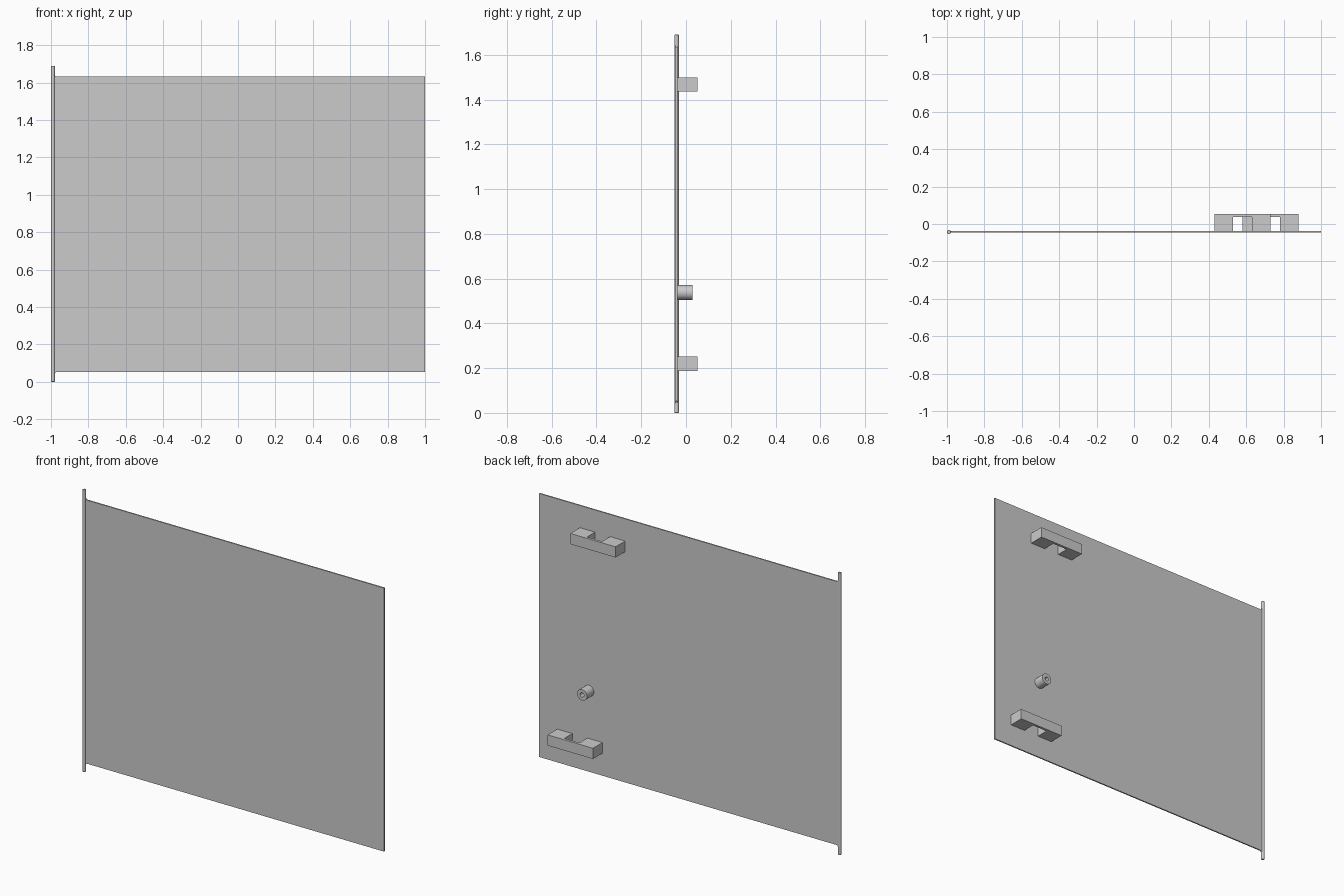
import bpy, bmesh, math
from mathutils import Matrix

if "Cube" in bpy.data.objects:
    bpy.data.objects.remove(bpy.data.objects["Cube"])

Y_ROD = -0.042            # centre plane of rod and panel
Y_BACK = -0.038           # rear face of the panel


def finish(name, bm, bevel=0, smooth=False):
    bmesh.ops.recalc_face_normals(bm, faces=bm.faces)
    mesh = bpy.data.meshes.new(name)
    bm.to_mesh(mesh)
    bm.free()
    ob = bpy.data.objects.new(name, mesh)
    bpy.context.collection.objects.link(ob)
    if bevel:
        m = ob.modifiers.new("bevel", 'BEVEL')
        m.width, m.segments, m.limit_method = bevel, 3, 'ANGLE'
        m.angle_limit = math.radians(50)
    if smooth:
        bpy.context.view_layer.objects.active = ob
        ob.select_set(True)
        bpy.ops.object.shade_smooth_by_angle(angle=math.radians(40))
        ob.select_set(False)
    return ob


def extrude_profile(name, points, origin, axis_vec):
    """Fill a closed outline of 3D points and extrude it."""
    bm = bmesh.new()
    face = bm.faces.new([bm.verts.new(p) for p in points])
    res = bmesh.ops.extrude_face_region(bm, geom=[face], use_keep_orig=True)
    moved = [g for g in res["geom"] if isinstance(g, bmesh.types.BMVert)]
    bmesh.ops.translate(bm, verts=moved, vec=axis_vec)
    bmesh.ops.translate(bm, verts=bm.verts, vec=origin)
    return finish(name, bm)


# Hinge rod with rounded ends
bm = bmesh.new()
bmesh.ops.create_cone(bm, cap_ends=True, segments=24, radius1=0.0105, radius2=0.0105,
                      depth=1.69, matrix=Matrix.Translation((-0.9895, Y_ROD, 0.845)))
finish("hinge_rod", bm, bevel=0.004, smooth=True)

# Flat panel, with small fillets where it meets the rod
Z0, Z1, R = 0.053, 1.632, 0.012
arc = [(R - R * math.sin(a), R - R * math.cos(a))
       for a in (i * math.pi / 10 for i in range(6))]
top = [(-0.98 + x, 0, Z1 + z) for x, z in arc]
bottom = [(-0.98 + x, 0, Z0 - z) for x, z in reversed(arc)]
outline = [(1, 0, Z1)] + top + [(-0.988, 0, Z1 + R), (-0.988, 0, Z0 - R)] + bottom + [(1, 0, Z0)]
extrude_profile("panel", outline, (0, -0.046, 0), (0, 0.008, 0))

# Two handle brackets: a bar on two feet
bracket = [(0, 0, 0), (0.1, 0, 0), (0.1, 0.075, 0), (0.2, 0.075, 0),
           (0.2, 0, 0), (0.3, 0, 0), (0.3, 0.0905, 0), (0, 0.0905, 0)]
for name, x, z in (("upper_bracket", 0.43, 1.435), ("lower_bracket", 0.58, 0.188)):
    extrude_profile(name, bracket, (x, Y_BACK, z), (0, 0, 0.064))

# Lock barrel: a short tube spun around the y axis
bm = bmesh.new()
RO, RI, DEPTH, N = 0.033, 0.013, 0.066, 32
rings = []
for r, y in ((RO, 0), (RO, DEPTH), (RI, DEPTH), (RI, 0)):
    rings.append([bm.verts.new((0.67 + r * math.cos(2 * math.pi * i / N), Y_BACK + y,
                                0.538 + r * math.sin(2 * math.pi * i / N))) for i in range(N)])
for a, b in zip(rings, rings[1:] + rings[:1]):
    for i in range(N):
        j = (i + 1) % N
        bm.faces.new((a[i], a[j], b[j], b[i]))
finish("lock_barrel", bm, smooth=True)
